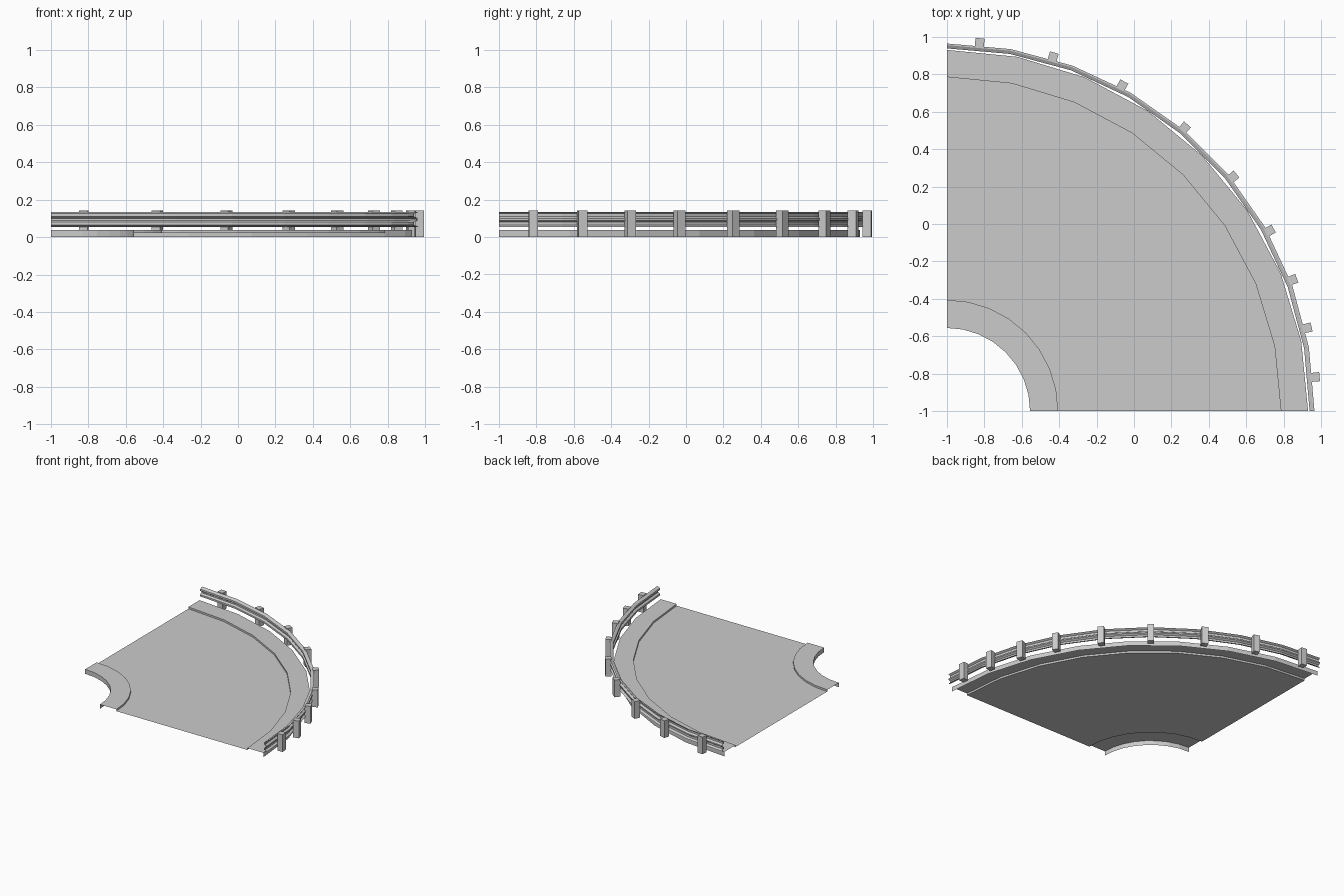
import bpy, bmesh
from math import sin, cos, radians

if "Cube" in bpy.data.objects:
    bpy.data.objects.remove(bpy.data.objects["Cube"])

CX = CY = -1.0  # centre of the bend


def polar(r, deg, z):
    """Angle is measured clockwise from the +y direction."""
    return (CX + r * sin(radians(deg)), CY + r * cos(radians(deg)), z)


def finish(name, bm):
    me = bpy.data.meshes.new(name)
    bm.to_mesh(me)
    bm.free()
    ob = bpy.data.objects.new(name, me)
    bpy.context.collection.objects.link(ob)
    return ob


def sweep(name, profile, segments, closed=False):
    """Sweep an (r, z) profile around the quarter turn."""
    bm = bmesh.new()
    rings = [[bm.verts.new(polar(r, 90 * i / segments, z)) for r, z in profile]
             for i in range(segments + 1)]
    n = len(profile)
    for a, b in zip(rings, rings[1:]):
        for j in range(n if closed else n - 1):
            k = (j + 1) % n
            bm.faces.new((a[j], b[j], b[k], a[k]))
    if closed:
        bm.faces.new(rings[0])
        bm.faces.new(rings[-1][::-1])
        bmesh.ops.recalc_face_normals(bm, faces=bm.faces)
    else:
        bm.normal_update()
        if sum(f.normal.z * f.calc_area() for f in bm.faces) < 0:
            bmesh.ops.reverse_faces(bm, faces=bm.faces)
    return finish(name, bm)


# Road surface with raised kerbs, an open shell underneath
ROAD, KERB = 0.022, 0.037
sweep("road_and_kerbs", [(0.445, 0), (0.445, KERB), (0.595, KERB), (0.595, ROAD),
                         (1.785, ROAD), (1.785, KERB), (1.93, KERB), (1.93, 0)], 8)

# Corrugated crash barrier rail
wave = [(1.955, 0.055), (1.938, 0.065), (1.938, 0.080), (1.953, 0.090),
        (1.953, 0.100), (1.938, 0.110), (1.938, 0.125), (1.955, 0.135)]
back = [(r + 0.009, z) for r, z in reversed(wave)]
sweep("barrier_rail", wave + back, 9, closed=True)

# Barrier posts
for i, a in enumerate((5.1, 16.7, 28.3, 40, 50.7, 60.8, 69.2, 77, 84.7)):
    bm = bmesh.new()
    half = 0.7  # half width as an angle
    corners = [(1.954, -half), (1.954, half), (2.0, half), (2.0, -half)]
    low = [bm.verts.new(polar(r, a + d, 0)) for r, d in corners]
    top = [bm.verts.new(polar(r, a + d, 0.141)) for r, d in corners]
    bm.faces.new(low)
    bm.faces.new(top)
    for j in range(4):
        k = (j + 1) % 4
        bm.faces.new((low[j], low[k], top[k], top[j]))
    bmesh.ops.recalc_face_normals(bm, faces=bm.faces)
    finish(f"barrier_post_{i + 1}", bm)
